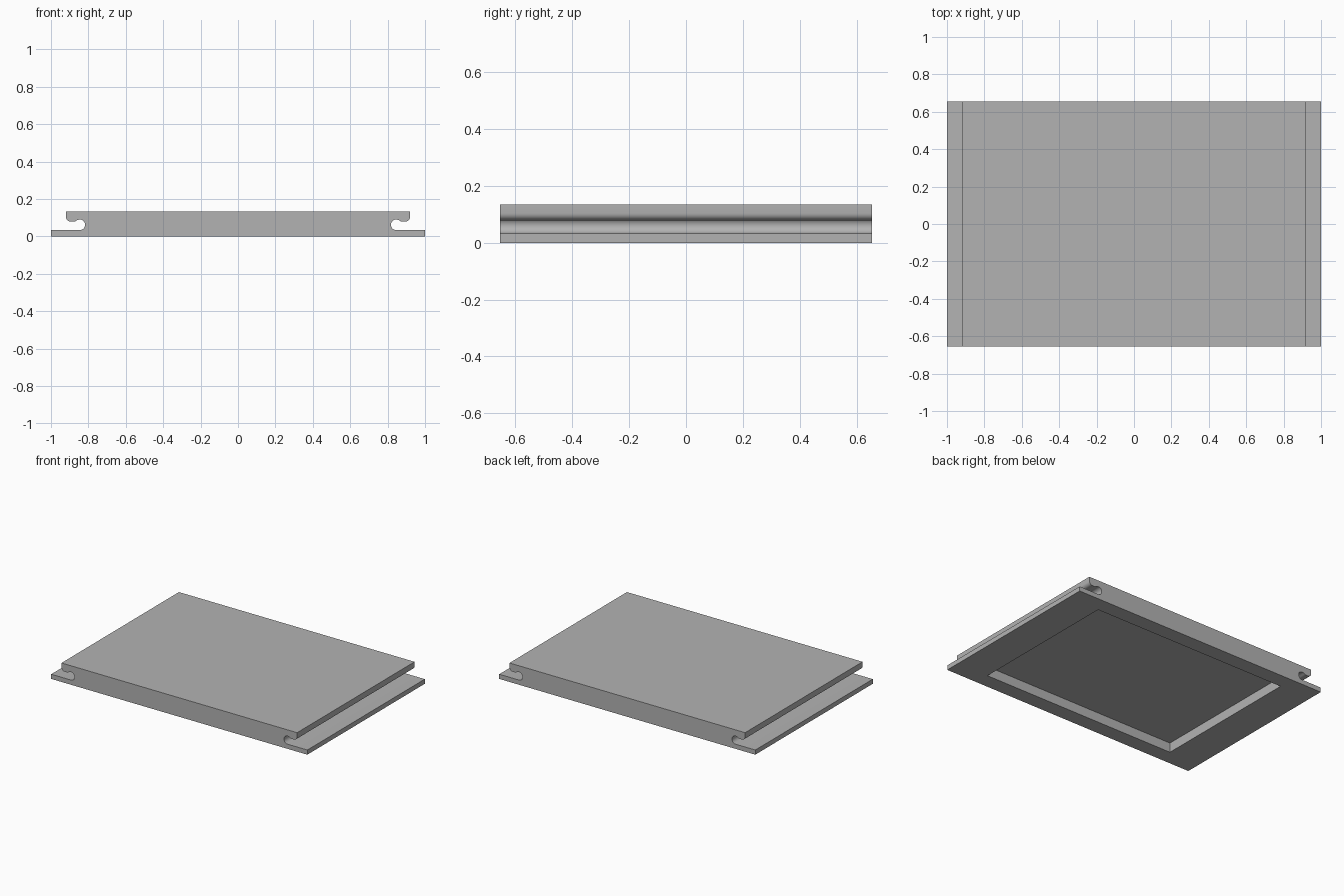
import bpy
import bmesh
from math import sin, cos, radians

cube = bpy.data.objects.get("Cube")
if cube:
    bpy.data.objects.remove(cube, do_unlink=True)

HALF_DEPTH = 0.655
HEIGHT = 0.134
FLANGE_TOP = 0.033
LIP_X = 0.92
LIP_BOTTOM = 0.079
RECESS_X, RECESS_Y, RECESS_DEPTH = 0.757, 0.547, 0.067


def arc(cx, cz, r, start, end, steps):
    angles = [radians(start + (end - start) * i / steps) for i in range(steps + 1)]
    return [(cx + r * cos(a), cz + r * sin(a)) for a in angles]


# Plain grey material
grey = bpy.data.materials.new("plain grey")
grey.use_nodes = True
colour = (0.45, 0.45, 0.45, 1)
grey.diffuse_color = colour
grey.node_tree.nodes["Principled BSDF"].inputs["Base Color"].default_value = colour

# Half of the end profile: flange, rounded slot, hooked lip
slot_r = 0.0285
corner_r = 0.025
half = [(1, 0), (1, FLANGE_TOP)]
half += arc(0.846, FLANGE_TOP + slot_r, slot_r, 270, 90, 12)
half += [(0.856, 0.088), (0.864, 0.084), (0.871, 0.080), (0.878, LIP_BOTTOM)]
half += arc(LIP_X - corner_r, LIP_BOTTOM + corner_r, corner_r, -90, 0, 6)
half += [(LIP_X, HEIGHT)]
profile = half + [(-x, z) for x, z in reversed(half)]

# Sweep the profile from front to back
bm = bmesh.new()
end = bm.faces.new([bm.verts.new((x, -HALF_DEPTH, z)) for x, z in profile])
swept = bmesh.ops.extrude_face_region(bm, geom=[end], use_keep_orig=True)
moved = [v for v in swept["geom"] if isinstance(v, bmesh.types.BMVert)]
bmesh.ops.translate(bm, verts=moved, vec=(0, 2 * HALF_DEPTH, 0))
bmesh.ops.recalc_face_normals(bm, faces=bm.faces)

# Rectangular recess in the underside
under = next(f for f in bm.faces if all(abs(v.co.z) < 1e-5 for v in f.verts))
bmesh.ops.inset_individual(bm, faces=[under], thickness=0.1)
for v in under.verts:
    v.co.x = RECESS_X if v.co.x > 0 else -RECESS_X
    v.co.y = RECESS_Y if v.co.y > 0 else -RECESS_Y
walls = bmesh.ops.extrude_discrete_faces(bm, faces=[under])
bmesh.ops.translate(bm, verts=walls["faces"][0].verts, vec=(0, 0, RECESS_DEPTH))
bmesh.ops.recalc_face_normals(bm, faces=bm.faces)

mesh = bpy.data.meshes.new("slotted_panel")
bm.to_mesh(mesh)
bm.free()
mesh.materials.append(grey)
panel = bpy.data.objects.new("slotted_panel", mesh)
bpy.context.collection.objects.link(panel)

# Smooth the slot and lip curves, keep the rest crisp
bpy.ops.object.select_all(action="DESELECT")
panel.select_set(True)
bpy.context.view_layer.objects.active = panel
bpy.ops.object.shade_smooth_by_angle(angle=radians(35))
